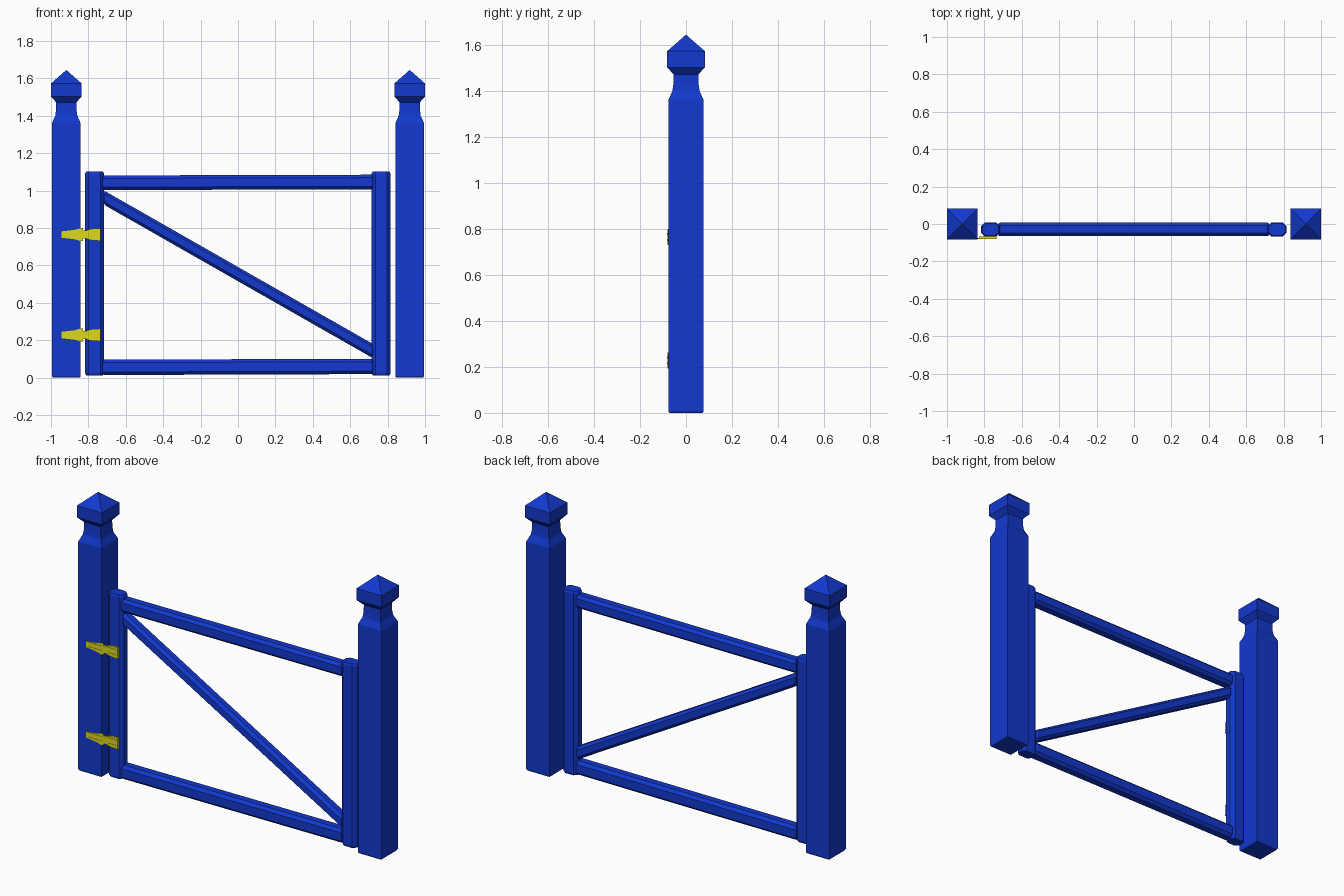
import bpy, bmesh
from mathutils import Vector

if "Cube" in bpy.data.objects:
    bpy.data.objects.remove(bpy.data.objects["Cube"])


def material(name, color):
    m = bpy.data.materials.new(name)
    m.diffuse_color = (*color, 1)
    m.use_nodes = True
    m.node_tree.nodes["Principled BSDF"].inputs["Base Color"].default_value = m.diffuse_color
    return m


BLUE = material("blue_paint", (0.006, 0.04, 0.62))
YELLOW = material("yellow_metal", (0.72, 0.7, 0.01))


def loft(name, rings, mat):
    """Join equal-length rings of points and cap both ends."""
    bm = bmesh.new()
    vs = [[bm.verts.new(p) for p in r] for r in rings]
    n = len(vs[0])
    for a, b in zip(vs, vs[1:]):
        for i in range(n):
            j = (i + 1) % n
            bm.faces.new((a[i], a[j], b[j], b[i]))
    bm.faces.new(vs[0])
    bm.faces.new(vs[-1])
    bmesh.ops.remove_doubles(bm, verts=bm.verts, dist=1e-5)
    bmesh.ops.recalc_face_normals(bm, faces=bm.faces)
    me = bpy.data.meshes.new(name)
    bm.to_mesh(me)
    bm.free()
    ob = bpy.data.objects.new(name, me)
    bpy.context.collection.objects.link(ob)
    me.materials.append(mat)
    return ob


def octagon(a, b, c):
    """Rectangle of half sizes a, b with corners chamfered by c."""
    return [(a, b - c), (a - c, b), (c - a, b), (-a, b - c),
            (-a, c - b), (c - a, -b), (a - c, -b), (a, c - b)]


def bar(name, start, end, across, a, b, c, inset=0.008):
    """Chamfered timber from start to end; section spans 'across' and y."""
    start, end, across = Vector(start), Vector(end), Vector(across)
    step = (end - start).normalized() * inset
    rings = []
    for p, k in ((start, 0.86), (start + step, 1), (end - step, 1), (end, 0.86)):
        rings.append([p + across * u * k + Vector((0, v * k, 0))
                      for u, v in octagon(a, b, c)])
    return loft(name, rings, BLUE)


# Square gate posts with turned-in neck and pyramid cap
POST = [(0.072, 0), (0.077, 0.008), (0.077, 1.36), (0.069, 1.378),
        (0.059, 1.40), (0.055, 1.43), (0.054, 1.472), (0.082, 1.503),
        (0.082, 1.573)]
for side, x in (("left", -0.918), ("right", 0.918)):
    post = loft(side + "_post",
                [[(x + sx * h, sy * h, z) for sx, sy in
                  ((-1, -1), (1, -1), (1, 1), (-1, 1))] for h, z in POST], BLUE)
    # pull the flat cap top up to a point
    bm = bmesh.new()
    bm.from_mesh(post.data)
    top = max(bm.faces, key=lambda f: f.calc_center_median().z)
    tip = bmesh.ops.poke(bm, faces=[top])["verts"][0]
    tip.co.z = 1.645
    bm.to_mesh(post.data)
    bm.free()

# Gate frame: stiles, rails and diagonal brace
Y = -0.029
for side, x in (("left", -0.767), ("right", 0.765)):
    bar(side + "_stile", (x, Y, 0.012), (x, Y, 1.103), (1, 0, 0), 0.051, 0.037, 0.02, 0.012)
bar("top_rail", (-0.725, Y, 1.042), (0.722, Y, 1.046), (0, 0, 1), 0.039, 0.036, 0.016)
bar("bottom_rail", (-0.725, Y, 0.055), (0.722, Y, 0.06), (0, 0, 1), 0.041, 0.036, 0.016)
bar("diagonal_brace", (-0.716, Y, 0.962), (0.72, Y, 0.143), (0, 0, 1), 0.038, 0.033, 0.017, 0.01)


def plate(name, outline, z, y0, y1):
    """Flat plate from an upper half outline of (x, half height)."""
    pts = outline + [(x, -h) for x, h in reversed(outline)]
    return loft(name, [[(x, y, z + h) for x, h in pts] for y in (y0, y1)], YELLOW)


# Strap hinges
for label, z in (("upper", 0.765), ("lower", 0.228)):
    plate(label + "_hinge_post_strap",
          [(-0.943, 0.017), (-0.87, 0.026), (-0.845, 0.034), (-0.828, 0.034)],
          z, -0.080, -0.075)
    plate(label + "_hinge_gate_strap",
          [(-0.806, 0.026), (-0.78, 0.031), (-0.735, 0.034)], z, -0.079, -0.064)
    plate(label + "_hinge_knuckle",
          [(-0.83, 0.022), (-0.804, 0.022)], z, -0.081, -0.068)
    # raised ribs along the straps
    for i, dz in enumerate((-0.013, 0.013)):
        plate(f"{label}_hinge_post_rib_{i}",
              [(-0.935, 0.003), (-0.84, 0.005)], z + dz, -0.082, -0.079)
        plate(f"{label}_hinge_gate_rib_{i}",
              [(-0.797, 0.005), (-0.742, 0.005)], z + dz * 1.2, -0.081, -0.078)
